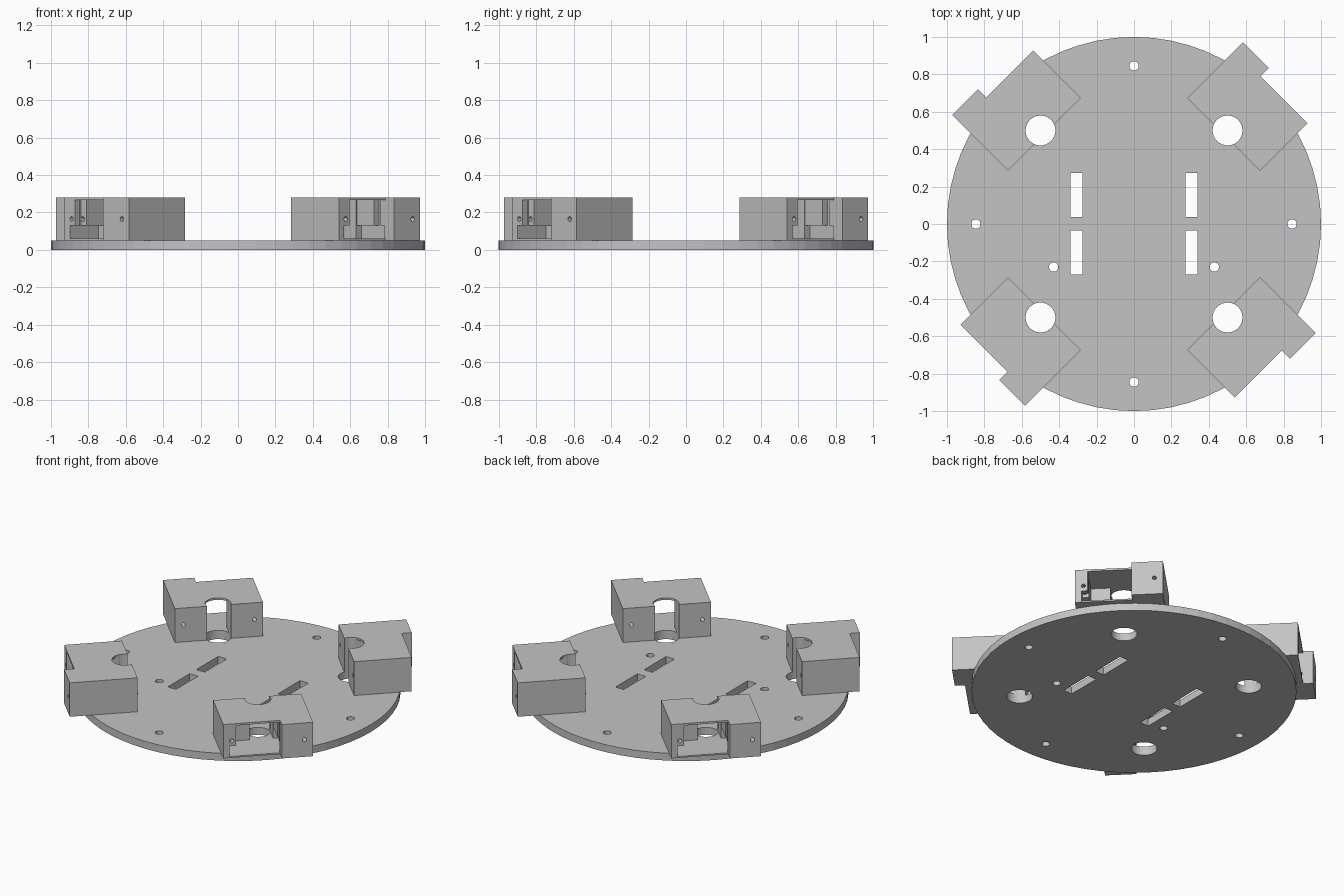
import bpy
import bmesh
import math
from mathutils import Matrix

cube = bpy.data.objects.get("Cube")
if cube:
    bpy.data.objects.remove(cube, do_unlink=True)

grey = bpy.data.materials.new("light grey plastic")
grey.use_nodes = True
COLOUR = (0.55, 0.55, 0.55, 1)
grey.diffuse_color = COLOUR
grey.node_tree.nodes["Principled BSDF"].inputs["Base Color"].default_value = COLOUR


def add_object(name, bm):
    mesh = bpy.data.meshes.new(name)
    bmesh.ops.recalc_face_normals(bm, faces=bm.faces)
    bm.to_mesh(mesh)
    bm.free()
    mesh.materials.append(grey)
    obj = bpy.data.objects.new(name, mesh)
    bpy.context.collection.objects.link(obj)
    return obj


def prism(name, outline, z0, z1):
    bm = bmesh.new()
    face = bm.faces.new([bm.verts.new((x, y, z0)) for x, y in outline])
    top = bmesh.ops.extrude_face_region(bm, geom=[face])["geom"]
    verts = [v for v in top if isinstance(v, bmesh.types.BMVert)]
    bmesh.ops.translate(bm, verts=verts, vec=(0, 0, z1 - z0))
    return add_object(name, bm)


def box(x0, x1, y0, y1, z0, z1):
    return prism("cutter", [(x0, y0), (x1, y0), (x1, y1), (x0, y1)], z0, z1)


def cylinder(name, centre, radius, depth, sides, along_x=False):
    bm = bmesh.new()
    matrix = Matrix.Translation(centre)
    if along_x:
        matrix = matrix @ Matrix.Rotation(math.pi / 2, 4, "Y")
    bmesh.ops.create_cone(bm, cap_ends=True, segments=sides, radius1=radius,
                          radius2=radius, depth=depth, matrix=matrix)
    return add_object(name, bm)


def carve(obj, cutters):
    """Subtract every cutter, bake the result and remove the cutters."""
    for cutter in cutters:
        cutter.hide_render = True
        mod = obj.modifiers.new("cut", "BOOLEAN")
        mod.operation = "DIFFERENCE"
        mod.solver = "EXACT"
        mod.object = cutter
    graph = bpy.context.evaluated_depsgraph_get()
    baked = bpy.data.meshes.new_from_object(obj.evaluated_get(graph))
    obj.modifiers.clear()
    obj.data = baked
    for cutter in cutters:
        bpy.data.objects.remove(cutter, do_unlink=True)


# Round base plate with large holes, slots and screw holes
plate = cylinder("base_plate", (0, 0, 0.025), 1, 0.05, 64)
cuts = [cylinder("cutter", (x, y, 0), 0.08, 0.4, 32)
        for x in (-0.5, 0.5) for y in (-0.5, 0.5)]
for x, y in [(0, 0.845), (0, -0.845), (0.845, 0), (-0.845, 0),
             (0.43, -0.23), (-0.43, -0.23)]:
    cuts.append(cylinder("cutter", (x, y, 0), 0.025, 0.4, 20))
for x in (-0.307, 0.307):
    for y in (-0.152, 0.155):
        cuts.append(box(x - 0.032, x + 0.032, y - 0.117, y + 0.117, -0.1, 0.2))
carve(plate, cuts)

# Sensor housing: x runs outward from the plate centre, y runs sideways
IN, OUT, LIP, HALF = 0.677, 1.037, 1.1, 0.275
housing = prism("housing_1", [(IN, -HALF), (OUT, -HALF), (OUT, 0.08),
                              (LIP, 0.08), (LIP, HALF), (IN, HALF)], 0.05, 0.28)
FLOOR, CEIL, SHELF = 0.06, 0.267, 0.13
cuts = [
    cylinder("cutter", (0.707, 0, 0.17), 0.08, 0.6, 32),   # vertical hole
    box(0.82, 1.06, -0.195, 0.078, FLOOR, CEIL),           # main pocket
    box(0.952, 1.0, -0.235, 0.115, FLOOR, CEIL),           # board slot
    box(0.82, 1.06, -0.235, 0.05, FLOOR, SHELF),           # wide lower pocket
    box(0.82, 1.03, 0.0, 0.115, FLOOR, SHELF),
    box(0.71, 0.85, -0.074, 0.074, FLOOR, CEIL),           # passage to the hole
]
# Screw holes through both ends
cuts += [cylinder("cutter", (0.9, y, 0.165), 0.013, 0.6, 16, True)
         for y in (-0.222, 0.222)]
carve(housing, cuts)

# Four housings around the plate
for i in range(4):
    obj = housing
    if i:
        obj = bpy.data.objects.new(f"housing_{i + 1}", housing.data)
        bpy.context.collection.objects.link(obj)
    obj.rotation_euler.z = math.radians(45 + 90 * i)
